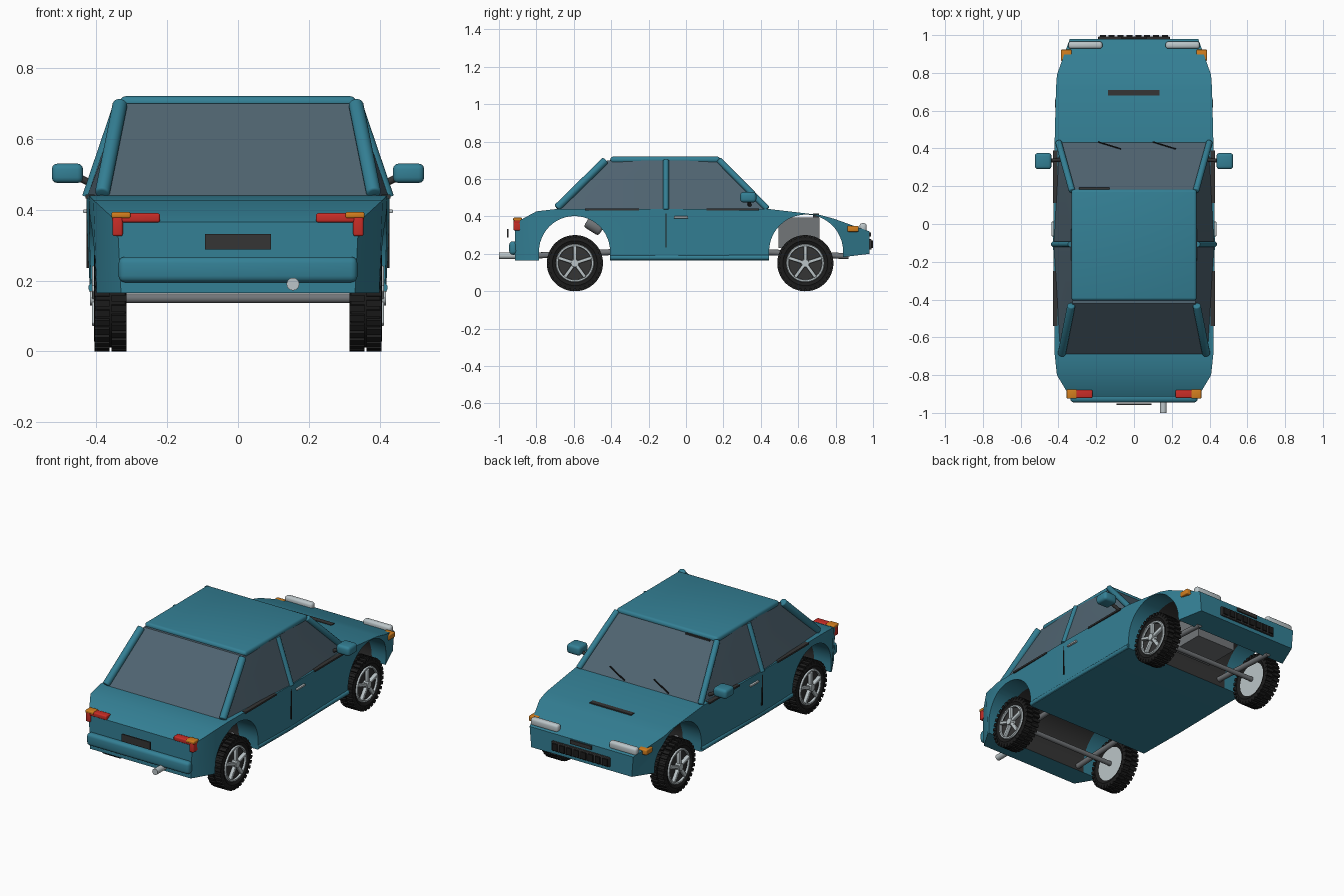
import bpy, bmesh
from math import sin, cos, pi, tau
from mathutils import Vector, Matrix

if "Cube" in bpy.data.objects:
    bpy.data.objects.remove(bpy.data.objects["Cube"])


def material(name, r, g, b):
    m = bpy.data.materials.new(name)
    m.use_nodes = True
    m.diffuse_color = (r, g, b, 1)
    m.node_tree.nodes["Principled BSDF"].inputs["Base Color"].default_value = (r, g, b, 1)
    return m


TEAL = material("teal_paint", .034, .215, .3)
GLASS = material("window_glass", .08, .128, .165)
RUBBER = material("black_rubber", .012, .012, .012)
DARK = material("dark_trim", .035, .035, .035)
SILVER = material("silver", .5, .56, .58)
GREY = material("engine_grey", .17, .18, .19)
RED = material("red_lens", .58, .026, .02)
ORANGE = material("orange_lens", .65, .21, .013)
made = []


def finish(name, bm, *mats):
    bmesh.ops.recalc_face_normals(bm, faces=bm.faces)
    mesh = bpy.data.meshes.new(name)
    bm.to_mesh(mesh)
    bm.free()
    for m in mats:
        mesh.materials.append(m)
    return place(name, mesh)


def place(name, mesh):
    ob = bpy.data.objects.new(name, mesh)
    bpy.context.collection.objects.link(ob)
    made.append(ob)
    return ob


def add_box(bm, x, y, z, bevel=0, matrix=None):
    """Box between (low, high) pairs on each axis."""
    lo, hi = Vector((x[0], y[0], z[0])), Vector((x[1], y[1], z[1]))
    m = Matrix.Translation((lo + hi) / 2) @ Matrix.Diagonal((*(hi - lo), 1))
    verts = bmesh.ops.create_cube(bm, size=1, matrix=(matrix or Matrix()) @ m)["verts"]
    if bevel:
        edges = list({e for v in verts for e in v.link_edges})
        bmesh.ops.bevel(bm, geom=edges, offset=bevel, segments=3, profile=.5, affect='EDGES')


def box(name, mat, x, y, z, bevel=0):
    bm = bmesh.new()
    add_box(bm, sorted(x), y, z, bevel)
    return finish(name, bm, mat)


def tube(name, mat, a, b, r, sides=16, bevel=0):
    a, b = Vector(a), Vector(b)
    bm = bmesh.new()
    m = Matrix.Translation((a + b) / 2) @ (b - a).to_track_quat('Z', 'Y').to_matrix().to_4x4()
    bmesh.ops.create_cone(bm, cap_ends=True, segments=sides, radius1=r, radius2=r,
                          depth=(b - a).length, matrix=m)
    if bevel:
        rims = [e for e in bm.edges if any(len(f.verts) > 4 for f in e.link_faces)]
        bmesh.ops.bevel(bm, geom=rims, offset=bevel, segments=3, profile=.5, affect='EDGES')
    return finish(name, bm, mat)


def loft(rings, caps=True, loop=False):
    """Skin a list of equal point rings."""
    bm = bmesh.new()
    rows = [[bm.verts.new(p) for p in ring] for ring in rings]
    n = len(rows[0])
    pairs = list(zip(rows, rows[1:])) + ([(rows[-1], rows[0])] if loop else [])
    for r, s in pairs:
        for i in range(n):
            bm.faces.new((r[i], r[(i + 1) % n], s[(i + 1) % n], s[i]))
    if caps:
        bm.faces.new(rows[0])
        bm.faces.new(rows[-1])
    return bm


def lathe(profile, n=40, **kw):
    """Turn (x, radius) points about the x axis."""
    return loft([[(x, r * cos(tau * i / n), r * sin(tau * i / n)) for i in range(n)]
                 for x, r in profile], **kw)


# Lower body: (y, half width, bottom, top) sections from tail to nose
sections = [(-.914, .34, .165, .365), (-.8, .408, .165, .427), (-.69, .42, .165, .44),
            (-.1, .428, .165, .44), (.44, .42, .165, .44), (.72, .413, .172, .407),
            (.79, .408, .176, .388), (.98, .34, .2, .32)]
bm = loft([[(-w + .01, y, b), (w - .01, y, b), (w, y, t), (-w, y, t)] for y, w, b, t in sections])
body = finish("body", bm, TEAL, DARK)

# Wheel arches cut through the body, dark between the painted liners
for y, r in ((-.596, .19), (.642, .198)):
    arch = [(y + r, 0)] + [(y + r * cos(pi * i / 24), .212 + r * sin(pi * i / 24))
                           for i in range(25)] + [(y - r, 0)]
    bm = loft([[(x, *p) for p in arch] for x in (-.6, -.29, .29, .6)])
    for f in bm.faces:
        f.material_index = int(abs(f.calc_center_median().x) < .28)
    cutter = finish("arch_cutter", bm, TEAL, DARK)
    made.remove(cutter)
    cutter.hide_render = True
    mod = body.modifiers.new("arch", 'BOOLEAN')
    mod.object, mod.solver = cutter, 'EXACT'
    bpy.context.view_layer.objects.active = body
    bpy.ops.object.modifier_apply(modifier=mod.name)
    bpy.data.objects.remove(cutter)

# Cabin glass and roof
base = [(.39, -.69), (.425, -.107), (.395, .435), (-.395, .435), (-.425, -.107), (-.39, -.69)]
top = [(.325, -.42), (.335, -.107), (.325, .18), (-.325, .18), (-.335, -.107), (-.325, -.42)]
finish("cabin_glass", loft([[(*p, .437) for p in base], [(*p, .7) for p in top]]), GLASS)
box("roof", TEAL, (-.332, .332), (-.405, .183), (.685, .72), .015)

# Bumper, plates, grille, vent
box("tail_bumper", TEAL, (-.337, .337), (-.945, -.9), (.195, .267), .018)
box("tail_plate", DARK, (-.093, .093), (-.957, -.949), (.288, .332))
box("nose_plate", DARK, (-.07, .07), (.981, .989), (.293, .315))
box("hood_vent", DARK, (-.138, .135), (.68, .71), (.395, .415))
box("scuttle_strip", DARK, (-.29, -.13), (.176, .192), (.692, .7))
box("grille", DARK, (-.19, .19), (.978, .992), (.222, .278), .004)
bm = bmesh.new()
for i in range(8):
    x = -.165 + i * .047
    add_box(bm, (x - .016, x + .016), (.99, 1), (.23, .27))
finish("grille_slats", bm, RUBBER)

# Engine and exhaust
box("engine", GREY, (-.13, .13), (.495, .715), (.23, .395))
tube("exhaust_tip", SILVER, (.155, -1, .19), (.155, -.88, .19), .018)
tube("exhaust_pipe", GREY, (.155, -.9, .19), (.155, -.76, .195), .014)
tube("muffler", GREY, (.1, -.53, .375), (.1, -.45, .325), .035, bevel=.015)

# Paired parts
for s, side in ((1, "left"), (-1, "right")):
    tube(f"windscreen_pillar_{side}", TEAL, (s * .4, .435, .44), (s * .328, .175, .703), .017, bevel=.006)
    tube(f"door_pillar_{side}", TEAL, (s * .425, -.107, .435), (s * .335, -.107, .7), .015)
    tube(f"tail_pillar_{side}", TEAL, (s * .383, -.69, .445), (s * .332, -.43, .7), .021, bevel=.007)
    tube(f"sill_{side}", TEAL, (s * .408, -.405, .18), (s * .408, .443, .18), .014)
    box(f"mirror_{side}", TEAL, (s * .437, s * .525), (.29, .376), (.475, .53), .016)
    tube(f"mirror_stalk_{side}", DARK, (s * .39, .34, .46), (s * .45, .335, .492), .01)
    box(f"door_handle_{side}", SILVER, (s * .42, s * .437), (-.065, .012), (.39, .401), .003)
    box(f"door_gap_{side}", RUBBER, (s * .418, s * .427), (-.11, -.104), (.235, .432))
    for end, y in (("tail", (-.54, -.25)), ("nose", (.11, .39))):
        box(f"window_trim_{end}_{side}", DARK, (s * .405, s * .43), y, (.432, .442))

    # Lamps
    box(f"tail_lamp_{side}", RED, (s * .22, s * .355), (-.921, -.878), (.364, .39), .006)
    box(f"tail_lamp_leg_{side}", RED, (s * .325, s * .354), (-.923, -.878), (.325, .385), .006)
    box(f"tail_indicator_{side}", ORANGE, (s * .303, s * .357), (-.924, -.876), (.376, .393), .005)
    box(f"headlamp_{side}", SILVER, (s * .167, s * .348), (.928, .966), (.317, .364), .014)
    box(f"nose_indicator_{side}", ORANGE, (s * .33, s * .387), (.863, .923), (.318, .35), .006)

    # Chassis rails across the arches
    tube(f"tail_rail_{side}", GREY, (s * .25, -.82, .19), (s * .25, -.38, .21), .016)
    tube(f"nose_rail_{side}", GREY, (s * .25, .41, .21), (s * .25, .87, .187), .016)

# Wipers
for i, x in enumerate((-.19, .1)):
    tube(f"wiper_{i + 1}", RUBBER, (x, .435, .45), (x + .12, .398, .486), .004, 6)

# Wheel meshes, outer side towards +x
tyre_shape = [(-.036, .1), (-.046, .12), (-.041, .139), (.041, .139), (.046, .12), (.036, .1)]
tyre = lathe(tyre_shape, caps=False, loop=True)
count = 32
for row, x in enumerate((-.024, .024)):
    for i in range(count):
        turn = Matrix.Rotation(tau * (i + row / 2) / count, 4, 'X')
        add_box(tyre, (x - .021, x + .021), (-.009, .009), (.13, .15), matrix=turn)
rim = lathe([(.034, .088), (.046, .09), (.046, .099), (.034, .104)], caps=False, loop=True)
for i in range(5):
    turn = Matrix.Rotation(tau * i / 5, 4, 'X')
    add_box(rim, (.03, .052), (-.009, .009), (.012, .092), .004, turn)
bmesh.ops.create_cone(rim, cap_ends=True, segments=20, radius1=.024, radius2=.02, depth=.03,
                      matrix=Matrix.Translation((.042, 0, 0)) @ Matrix.Rotation(pi / 2, 4, 'Y'))
wheel_parts = [("tyre", finish("tyre", tyre, RUBBER)),
               ("rim", finish("rim", rim, SILVER)),
               ("brake_disc", finish("brake_disc", lathe([(-.02, .102), (.024, .102)]), DARK)),
               ("wheel_back", finish("wheel_back", lathe([(-.036, .104), (-.018, .104)]), SILVER))]

# Place four wheels from shared meshes, with axle stubs
for end, y in (("tail", -.594), ("nose", .638)):
    for s, side in ((1, "left"), (-1, "right")):
        for part, source in wheel_parts:
            ob = place(f"{end}_{part}_{side}", source.data)
            ob.location = (s * .36, y, .15)
            ob.rotation_euler.z = 0 if s > 0 else pi
for part, source in wheel_parts:
    made.remove(source)
    bpy.data.objects.remove(source)
for end, y in (("tail", -.594), ("nose", .638)):
    tube(f"{end}_axle", GREY, (-.33, y, .15), (.33, y, .15), .014)

# Smooth the rounded parts, keep hard edges
bpy.ops.object.select_all(action='DESELECT')
for ob in made:
    ob.select_set(True)
bpy.context.view_layer.objects.active = body
bpy.ops.object.shade_smooth_by_angle(angle=.55)
